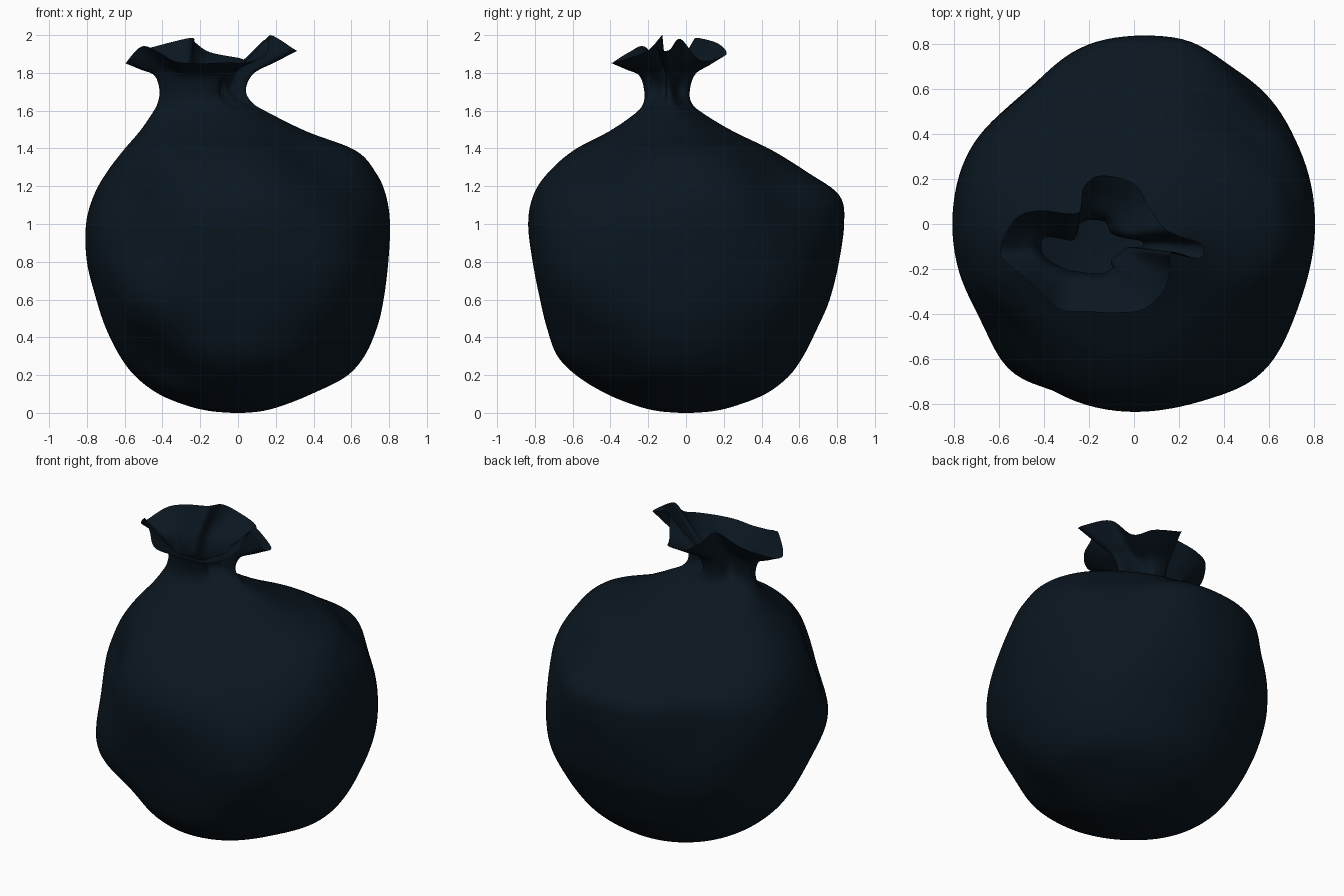
import bpy, bmesh, math
from mathutils import Vector

if "Cube" in bpy.data.objects:
    bpy.data.objects.remove(bpy.data.objects["Cube"])

N = 20      # control columns, clockwise from the left side
SUB = 6     # spline samples between control points

# Body levels: z, left, right, front, back
levels = [
    (0.000, -0.03, 0.03, -0.03, 0.03), (0.010, -0.15, 0.13, -0.15, 0.15),
    (0.04, -0.275, 0.24, -0.27, 0.27), (0.10, -0.42, 0.39, -0.42, 0.42),
    (0.19, -0.54, 0.57, -0.57, 0.54), (0.30, -0.625, 0.67, -0.68, 0.62),
    (0.45, -0.70, 0.735, -0.735, 0.695),
    (0.60, -0.75, 0.77, -0.77, 0.76), (0.80, -0.80, 0.795, -0.81, 0.81),
    (1.00, -0.805, 0.805, -0.835, 0.835), (1.15, -0.765, 0.785, -0.81, 0.81),
    (1.27, -0.70, 0.735, -0.735, 0.65), (1.39, -0.61, 0.63, -0.60, 0.46),
    (1.49, -0.53, 0.39, -0.42, 0.27), (1.585, -0.465, 0.20, -0.28, 0.11),
    (1.64, -0.435, 0.11, -0.23, 0.04),
]
# Gathered neck (x, y)
neck = [(-.415, -.11), (-.40, -.06), (-.35, -.06), (-.27, -.07), (-.24, .0),
        (-.20, .02), (-.13, .01), (-.10, -.04), (-.05, -.06), (.03, -.075),
        (.035, -.10), (-.03, -.105), (-.06, -.13), (-.10, -.16), (-.10, -.20),
        (-.14, -.22), (-.20, -.22), (-.27, -.21), (-.33, -.19), (-.38, -.16)]
# Flared rim (x, y, z)
rim = [(-.595, -.13, 1.85), (-.53, .02, 1.91), (-.42, .06, 1.945), (-.25, .05, 1.985),
       (-.225, .16, 1.96), (-.15, .215, 1.91), (.0, .18, 1.88), (.07, .07, 1.87),
       (.15, -.03, 1.98), (.30, -.09, 1.92), (.29, -.155, 1.93), (.17, -.125, 2.0),
       (.16, -.20, 1.92), (.13, -.30, 1.88), (.04, -.38, 1.855), (-.08, -.395, 1.855),
       (-.20, -.39, 1.85), (-.33, -.38, 1.86), (-.42, -.30, 1.91), (-.51, -.22, 1.94)]


def spline(p0, p1, p2, p3, t):
    return 0.5 * (2 * p1 + (p2 - p0) * t + (2 * p0 - 5 * p1 + 4 * p2 - p3) * t * t
                  + (3 * p1 - p0 - 3 * p2 + p3) * t ** 3)


def ellipse_ring(z, l, r, f, b):
    pts = []
    for i in range(N):
        a = math.pi - 2 * math.pi * i / N
        pts.append(Vector(((l + r) / 2 + (r - l) / 2 * math.cos(a),
                           (f + b) / 2 + (b - f) / 2 * math.sin(a), z)))
    return pts


def smooth_ring(r):
    return [spline(r[i - 1], r[i], r[(i + 1) % N], r[(i + 2) % N], s / SUB)
            for i in range(N) for s in range(SUB)]


def toward_neck(ring, amount):
    return [a.lerp(Vector((b.x, b.y, a.z)), amount) for a, b in zip(ring, neck_ring)]


# Control rings from base to rim; pleats fade in below the neck
rings = [ellipse_ring(*lv) for lv in levels]
neck_ring = [Vector((x, y, 1.71)) for x, y in neck]
rim_ring = [Vector(p) for p in rim]
rings[-1] = toward_neck(rings[-1], 0.45)
rings[-2] = toward_neck(rings[-2], 0.17)
rings[-3] = toward_neck(rings[-3], 0.05)
rings.append(neck_ring)
rings.append([a.lerp(b, 0.15) + Vector((0, 0, 0.055)) for a, b in zip(neck_ring, rim_ring)])
rings.append([a.lerp(b, 0.55) + Vector((0, 0, 0.03)) for a, b in zip(neck_ring, rim_ring)])
rings.append(rim_ring)

dense = [smooth_ring(r) for r in rings]
M = len(dense)
rows = []
for k in range(M - 1):
    q = [dense[max(k - 1, 0)], dense[k], dense[k + 1], dense[min(k + 2, M - 1)]]
    for s in range(SUB):
        rows.append([spline(*p, s / SUB) for p in zip(*q)])
rows.append(dense[-1])

# Soft dents (+) and bulges (-): direction in degrees, height, radius, depth
dents = [(-130, 0.60, 0.23, -0.085), (-130, 0.27, 0.20, 0.08), (-138, 1.12, 0.24, 0.08),
         (45, 0.60, 0.30, -0.04), (45, 1.20, 0.24, 0.07), (72, 1.08, 0.18, -0.02),
         (-45, 1.38, 0.30, 0.13), (-50, 0.74, 0.30, -0.075), (-40, 0.28, 0.22, 0.07),
         (137, 1.45, 0.28, 0.15), (130, 0.95, 0.27, 0.06)]


def dent(p):
    out = p.copy()
    if p.z > 1.7:
        return out
    fade = min(1, (1.7 - p.z) / 0.15)
    for ang, z, rad, depth in dents:
        a = math.radians(ang)
        d = Vector((math.cos(a), math.sin(a), 0))
        rr = 0.8 * math.sqrt(max(0.05, 1 - ((z - 0.9) / 0.95) ** 2))
        c = d * rr + Vector((0, 0, z))
        out -= d * depth * fade * math.exp(-((p - c).length / rad) ** 2)
    return out


# Sack surface
bm = bmesh.new()
grid = [[bm.verts.new(dent(p)) for p in row] for row in rows]
C = N * SUB
for lo, hi in zip(grid, grid[1:]):
    for i in range(C):
        j = (i + 1) % C
        bm.faces.new((lo[j], lo[i], hi[i], hi[j]))
pole = bm.verts.new((0, 0, 0))
for i in range(C):
    bm.faces.new((grid[0][i], grid[0][(i + 1) % C], pole))
bmesh.ops.recalc_face_normals(bm, faces=bm.faces)
# Keep the outside facing out
bm.normal_update()
if pole.normal.z > 0:
    bmesh.ops.reverse_faces(bm, faces=bm.faces)
for f in bm.faces:
    f.smooth = True
me = bpy.data.meshes.new("sack")
bm.to_mesh(me)
bm.free()
sack = bpy.data.objects.new("sack", me)
bpy.context.collection.objects.link(sack)

# Dark plastic
mat = bpy.data.materials.new("dark_plastic")
mat.diffuse_color = (0.003, 0.008, 0.014, 1)
mat.use_nodes = True
mat.node_tree.nodes["Principled BSDF"].inputs["Base Color"].default_value = mat.diffuse_color
me.materials.append(mat)
